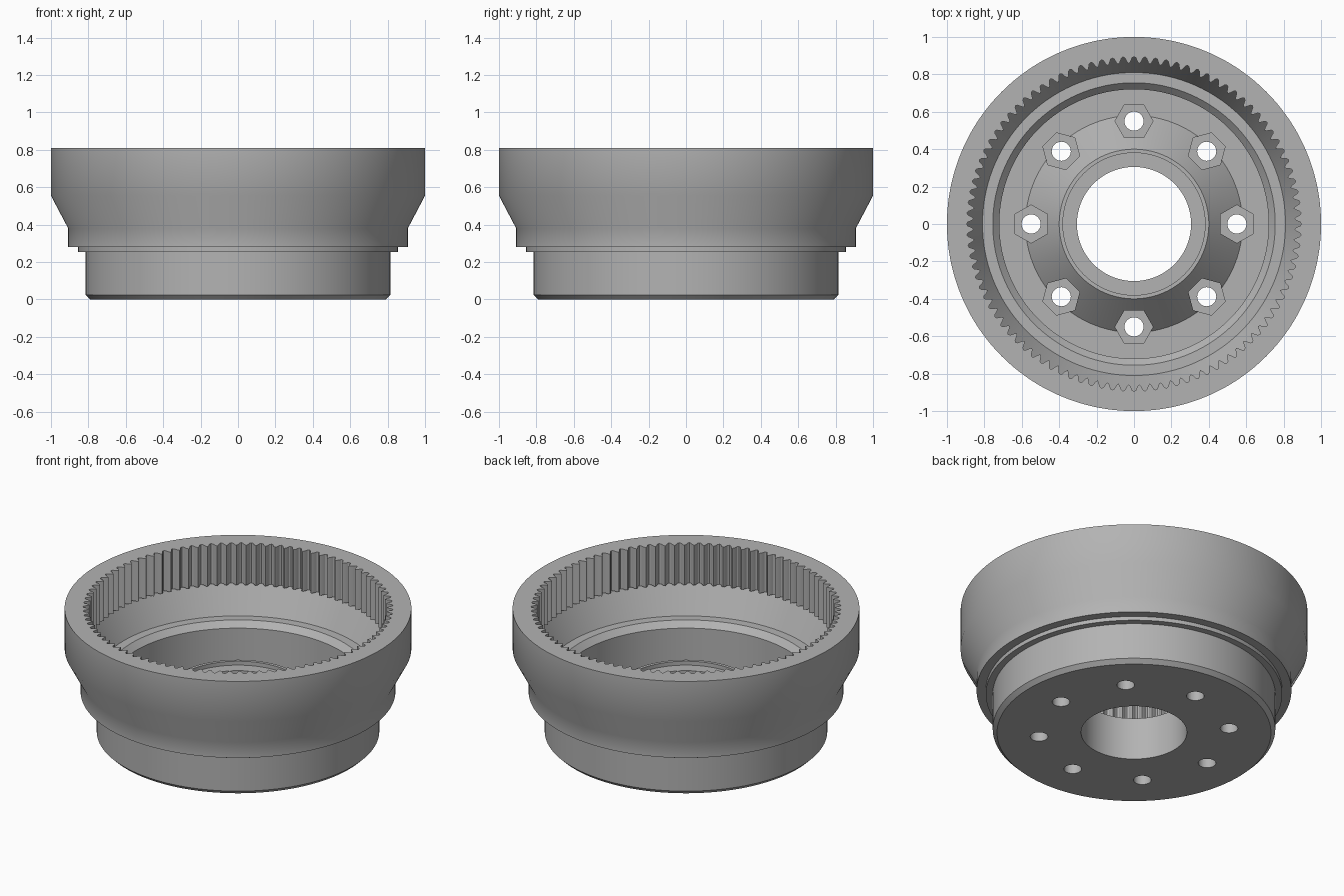
import bpy, bmesh, math

cube = bpy.data.objects.get("Cube")
if cube:
    bpy.data.objects.remove(cube, do_unlink=True)

TEETH = 96
TOOTH = [0.895, 0.889, 0.868, 0.858, 0.868, 0.889]   # radii across one tooth
SEGMENTS = TEETH * len(TOOTH)
BOLTS = 8
BOLT_CIRCLE = 0.55

steel = bpy.data.materials.new("steel_grey")
steel.use_nodes = True
steel.diffuse_color = (0.45, 0.45, 0.45, 1)
steel.node_tree.nodes["Principled BSDF"].inputs["Base Color"].default_value = (0.45, 0.45, 0.45, 1)


def finish(bm, name):
    bmesh.ops.recalc_face_normals(bm, faces=bm.faces)
    mesh = bpy.data.meshes.new(name)
    bm.to_mesh(mesh)
    bm.free()
    obj = bpy.data.objects.new(name, mesh)
    bpy.context.collection.objects.link(obj)
    mesh.materials.append(steel)
    return obj


def lathe(name, profile):
    """Spin a closed (radius, z) profile; radius None follows the gear teeth."""
    bm = bmesh.new()
    rings = []
    for r, z in profile:
        ring = []
        for i in range(SEGMENTS):
            a = 2 * math.pi * i / SEGMENTS
            rad = TOOTH[i % len(TOOTH)] if r is None else r
            ring.append(bm.verts.new((rad * math.cos(a), rad * math.sin(a), z)))
        rings.append(ring)
    for k, low in enumerate(rings):
        high = rings[(k + 1) % len(rings)]
        for i in range(SEGMENTS):
            j = (i + 1) % SEGMENTS
            bm.faces.new((low[i], low[j], high[j], high[i]))
    return finish(bm, name)


def bolt_cutter(name, radius, sides, z0, z1):
    """Ring of prisms on the bolt circle, with corners along the tangent."""
    bm = bmesh.new()
    for n in range(BOLTS):
        a = 2 * math.pi * n / BOLTS
        cx, cy = BOLT_CIRCLE * math.cos(a), BOLT_CIRCLE * math.sin(a)
        loops = []
        for z in (z0, z1):
            loop = []
            for k in range(sides):
                t = a + math.pi / 2 + 2 * math.pi * k / sides
                loop.append(bm.verts.new((cx + radius * math.cos(t), cy + radius * math.sin(t), z)))
            loops.append(loop)
        low, high = loops
        bm.faces.new(low)
        bm.faces.new(high)
        for k in range(sides):
            j = (k + 1) % sides
            bm.faces.new((low[k], low[j], high[j], high[k]))
    obj = finish(bm, name)
    obj.hide_render = True
    return obj


profile = [
    # underside and outer wall
    (0.305, 0), (0.79, 0), (0.815, 0.025), (0.815, 0.255),
    (0.855, 0.255), (0.855, 0.28), (0.908, 0.28), (0.908, 0.38),
    (1.0, 0.555), (1.0, 0.81),
    # internal teeth and tapered inner wall
    (None, 0.81), (None, 0.555), (0.897, 0.553), (0.81, 0.383),
    # shoulder, chamfer and floor
    (0.755, 0.383), (0.72, 0.347), (0.72, 0.11), (0.58, 0.11),
    # conical centre boss with a shallow seat round the bore
    (0.40, 0.295), (0.38, 0.295), (0.38, 0.27), (0.305, 0.27),
]
hub = lathe("ring_gear_hub", profile)

# hexagonal seats and through holes for the bolts
cutters = [
    bolt_cutter("hex_seat_cutter", 0.102, 6, 0.08, 0.5),
    bolt_cutter("bolt_hole_cutter", 0.051, 32, -0.1, 0.6),
]
bpy.ops.object.select_all(action="DESELECT")
hub.select_set(True)
bpy.context.view_layer.objects.active = hub
for cutter in cutters:
    mod = hub.modifiers.new(cutter.name, "BOOLEAN")
    mod.operation = "DIFFERENCE"
    mod.solver = "EXACT"
    mod.object = cutter
    bpy.ops.object.modifier_apply(modifier=mod.name)
for cutter in cutters:
    bpy.data.objects.remove(cutter, do_unlink=True)

bpy.ops.object.shade_smooth_by_angle(angle=math.radians(30))
